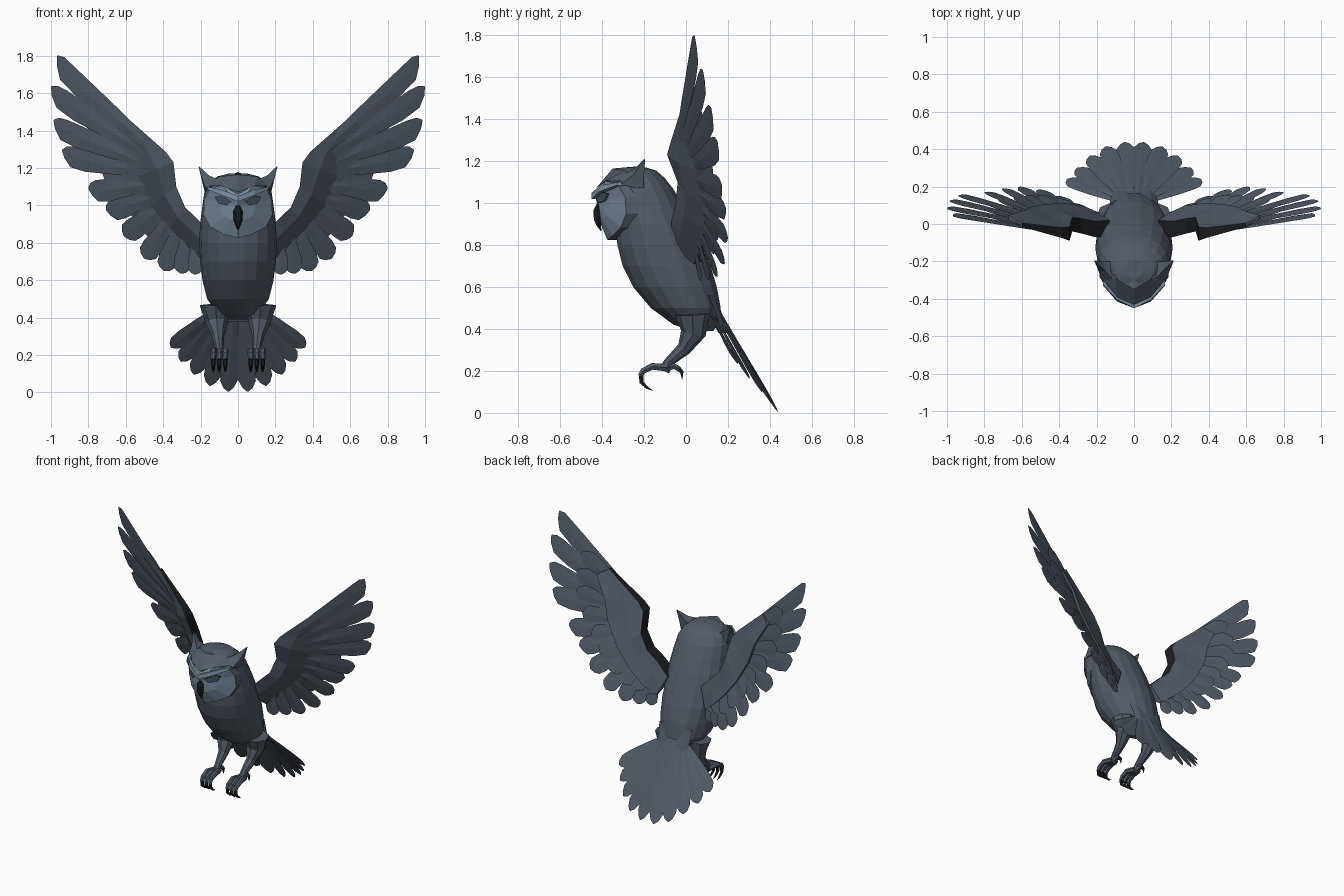
import bpy, bmesh, math
from mathutils import Vector as V

if "Cube" in bpy.data.objects:
    bpy.data.objects.remove(bpy.data.objects["Cube"])


def material(name, rgb):
    m = bpy.data.materials.new(name)
    m.diffuse_color = (*rgb, 1)
    m.use_nodes = True
    m.node_tree.nodes["Principled BSDF"].inputs["Base Color"].default_value = m.diffuse_color
    return m


SLATE = material("slate plumage", (0.085, 0.105, 0.135))
PALE = material("pale face", (0.19, 0.26, 0.34))
DARK = material("near black", (0.012, 0.013, 0.015))
MID = material("eye shade", (0.055, 0.075, 0.10))


def make(name, verts, faces, mats, mirror=False, rule=None, fix=True):
    """Mesh object; rule(index, face) picks the material of a face."""
    bm = bmesh.new()
    vs = [bm.verts.new(v) for v in verts]
    for i, f in enumerate(faces):
        face = bm.faces.new([vs[k] for k in f])
        if rule:
            face.material_index = rule(i, face)
    if fix:
        bmesh.ops.recalc_face_normals(bm, faces=bm.faces)
    me = bpy.data.meshes.new(name)
    bm.to_mesh(me)
    bm.free()
    for m in mats:
        me.materials.append(m)
    ob = bpy.data.objects.new(name, me)
    bpy.context.collection.objects.link(ob)
    if mirror:
        mod = ob.modifiers.new("Mirror", 'MIRROR')
        mod.use_axis[0] = True
    return ob


def loft(name, rings, mats, mirror=False, rule=None):
    """Closed rings joined by quads, with both ends capped."""
    n = len(rings[0])
    verts = [p for r in rings for p in r]
    faces = [(a * n + k, a * n + (k + 1) % n, (a + 1) * n + (k + 1) % n, (a + 1) * n + k)
             for a in range(len(rings) - 1) for k in range(n)]
    faces += [tuple(range(n)), tuple(range(len(verts) - n, len(verts)))]
    return make(name, verts, faces, mats, mirror, rule)


def tube(name, path, mat, sides=6):
    """Tapered tube through (x, y, z, radius) points, mirrored."""
    pts = [V(p[:3]) for p in path]
    rings = []
    for i, p in enumerate(pts):
        d = (pts[min(i + 1, len(pts) - 1)] - pts[max(i - 1, 0)]).normalized()
        a = V((1, 0, 0))
        a = (a - d * a.dot(d)).normalized()
        b = d.cross(a)
        rings.append([p + (a * math.cos(t) + b * math.sin(t)) * path[i][3]
                      for t in [2 * math.pi * k / sides for k in range(sides)]])
    return loft(name, rings, [mat], True)


def feather(name, base, tip, width, normal, skew=0.0, thick=0.012):
    """Thin blade with a raised quill and a slanted point, mirrored."""
    base, tip = V(base), V(tip)
    d = (tip - base).normalized()
    n = V(normal)
    n = (n - d * n.dot(d)).normalized()
    s = d.cross(n)
    tip = tip - s * skew * width
    rings = []
    for t, w in ((0, .3), (.4, .75), (.72, 1), (.88, .95), (.96, .55), (1, .06)):
        c = base.lerp(tip, t)
        h = width / 2 * w
        shift = s * skew * width * max(0, (t - .85) / .15)
        q = n * thick * (.35 + .65 * w) * (1.1 - t) * .6
        rings.append([c + shift - s * h, c + shift + q, c + shift + s * h, c + shift - q])
    return loft(name, rings, [SLATE], True)


# Body: tilted stack of rounded sections (z, front y, back y, half width)
sections = [(.39, .04, .13, .06), (.42, -.06, .155, .11), (.5, -.17, .168, .165),
            (.6, -.255, .15, .19), (.7, -.305, .12, .203), (.8, -.33, .075, .207),
            (.9, -.34, .03, .203), (1.0, -.345, -.02, .19), (1.07, -.35, -.06, .18),
            (1.12, -.35, -.10, .155), (1.155, -.33, -.14, .11), (1.17, -.29, -.19, .05)]
N = 18
loft("body", [[((w * math.cos(2 * math.pi * k / N)),
                (f + b) / 2 + (b - f) / 2 * math.sin(2 * math.pi * k / N), z)
               for k in range(N)] for z, f, b, w in sections], [SLATE])

# Face: heart-shaped disc with a forward centre and a skirt back to the head
rim = [(0, -.415, 1.06), (.08, -.385, 1.105), (.15, -.33, 1.095), (.18, -.29, 1.03),
       (.184, -.285, .95), (.15, -.31, .885), (.075, -.35, .845), (0, -.375, .825)]
centre = V((0, -.425, 1.0))
R = len(rim)
inner = [V(p).lerp(centre, .5) + V((0, -.012, 0)) for p in rim]
inner[0].x = inner[-1].x = 0
skirt = [(x, y + .13, z) for x, y, z in rim]
faces = [(r * R + k, r * R + k + 1, (r + 1) * R + k + 1, (r + 1) * R + k)
         for r in range(2) for k in range(R - 1)]
faces += [(2 * R + k, 2 * R + k + 1, 3 * R) for k in range(R - 1)]
make("face_disc", skirt + rim + inner + [centre], faces, [SLATE, PALE], True,
     lambda i, f: 0 if i < R - 1 else 1)

# Brows, eyes and beak
loft("brow", [[(.0, -.45, 1.02), (.0, -.45, 1.05), (.0, -.41, 1.05), (.0, -.41, 1.02)],
              [(.09, -.415, 1.055), (.09, -.405, 1.085), (.09, -.36, 1.085), (.09, -.36, 1.055)],
              [(.165, -.33, 1.085), (.165, -.325, 1.10), (.165, -.29, 1.10), (.165, -.29, 1.085)]],
     [PALE], True)
eye = [V((.035, -.428, 1.022)), V((.09, -.401, 1.052)), V((.125, -.376, 1.045)),
       V((.105, -.39, 1.01)), V((.06, -.42, 1.0))]
loft("eye", [eye, [p + V((0, .009, 0)) for p in eye]], [MID], True)
loft("beak", [[(w * math.cos(t), y + w * .9 * math.sin(t), z)
               for t in [math.pi * k / 3 for k in range(6)]]
              for z, y, w in ((1.0, -.415, .012), (.965, -.422, .026), (.92, -.42, .024),
                              (.89, -.415, .013), (.868, -.405, .003))], [DARK])

# Crown: wedge over the brows running out to the ear tufts
crown = [(0, -.43, 1.07), (.09, -.39, 1.105), (.17, -.29, 1.105), (.15, -.2, 1.12),
         (0, -.2, 1.178), (0, -.35, 1.165), (.10, -.29, 1.155)]
make("crown", crown, [(0, 1, 6, 5), (1, 2, 6), (2, 3, 6), (3, 4, 5, 6)], [SLATE], True)
loft("ear_tuft", [[(.10, -.31, 1.135), (.17, -.31, 1.09), (.175, -.2, 1.06), (.11, -.2, 1.13)],
                  [(.155, -.25, 1.16), (.19, -.25, 1.135), (.192, -.2, 1.13), (.16, -.2, 1.155)],
                  [(.209, -.2, 1.21), (.211, -.2, 1.207), (.211, -.195, 1.207), (.209, -.195, 1.21)]],
     [SLATE], True)

# Wing arm: leading edge point, covert edge point, thickness
arm = [((.13, -.07, .84), (.19, .05, .71), .09), ((.21, -.07, .92), (.27, .085, .77), .085),
       ((.283, -.05, .99), (.37, .10, .87), .08), ((.33, -.04, 1.10), (.47, .095, 1.0), .075),
       ((.345, -.09, 1.23), (.55, .08, 1.15), .075), ((.385, -.075, 1.285), (.59, .06, 1.29), .055),
       ((.6, -.015, 1.475), (.67, .035, 1.43), .02)]
rings = []
for lead, covert, t in arm:
    lead, covert = V(lead), V(covert)
    mid = lead.lerp(covert, .45)
    back = V((0, t, 0))
    rings.append([lead, mid - back * .35, covert - V((0, .012, 0)), covert + V((0, .012, 0)),
                  mid + back * .6, lead + back])
loft("wing_arm", rings, [SLATE, DARK], True,
     lambda i, f: 1 if i < 36 and i % 6 == 5 else 0)

# Flight feathers: base, tip, width, slant of the point
flight = [((.39, -.05, 1.245), (.965, .04, 1.80), .115, -.42), ((.43, -.02, 1.24), (.998, .08, 1.635), .12, -.3),
          ((.45, .0, 1.21), (.985, .12, 1.455), .125, -.3), ((.45, .02, 1.17), (.94, .15, 1.295), .125, -.25),
          ((.44, .03, 1.12), (.80, .17, 1.09), .125, -.2), ((.42, .04, 1.06), (.705, .19, .975), .12, -.15),
          ((.39, .05, 1.0), (.61, .20, .835), .12, 0), ((.35, .05, .95), (.50, .185, .715), .11, 0),
          ((.31, .05, .91), (.395, .15, .65), .105, 0), ((.27, .04, .88), (.305, .11, .635), .095, 0),
          ((.22, .03, .85), (.23, .07, .63), .085, 0)]
for i, (b, t, w, k) in enumerate(flight):
    feather(f"flight_feather_{i + 1}", b, t, w, (.25, -1, -.25), k)

# Shorter covert feathers filling the gaps between flight feathers
for i in range(len(flight) - 1):
    b = (V(flight[i][0]) + V(flight[i + 1][0])) / 2
    t = b.lerp((V(flight[i][1]) + V(flight[i + 1][1])) / 2, .66) + V((0, .012, 0))
    feather(f"covert_feather_{i + 1}", b, t, .12, (.2, -1, -.2))

# Tail fan
tail = [((.02, .15, .50), (.052, .438, .004)), ((.04, .148, .49), (.15, .415, .035)),
        ((.06, .143, .48), (.235, .365, .095)), ((.08, .135, .47), (.305, .30, .165)),
        ((.09, .125, .46), (.358, .24, .24))]
for i, (b, t) in enumerate(tail):
    feather(f"tail_feather_{i + 1}", b, t, .1, (.15, .83, .55), 0, .014)
loft("tail_root", [[(w * math.cos(t), y + .03 * math.sin(t), z)
                    for t in [math.pi * k / 4 for k in range(8)]]
                   for w, y, z in ((.13, .11, .56), (.12, .15, .45), (.11, .185, .38))], [SLATE])

# Legs, toes and claws
tube("leg", [(.12, .03, .47, .085), (.115, .035, .38, .06), (.108, -.01, .305, .034),
             (.10, -.085, .24, .022), (.10, -.105, .20, .027)], SLATE, 8)
for label, dx in (("inner", -.032), ("middle", 0), ("outer", .032)):
    x, e = .1 + dx * .4, .1 + dx
    tube(label + "_toe", [(x, -.09, .215, .02), (e, -.16, .222, .018),
                          (e, -.205, .2, .016), (e, -.218, .175, .014)], SLATE)
    tube(label + "_claw", [(e, -.214, .185, .014), (e, -.212, .145, .011),
                           (e, -.185, .12, .007), (e, -.158, .106, .001)], DARK)
tube("back_toe", [(.1, -.1, .21, .02), (.1, -.06, .225, .018), (.1, -.035, .21, .014)], SLATE)
tube("back_claw", [(.1, -.04, .215, .014), (.1, -.02, .195, .01), (.1, -.018, .16, .001)], DARK)
